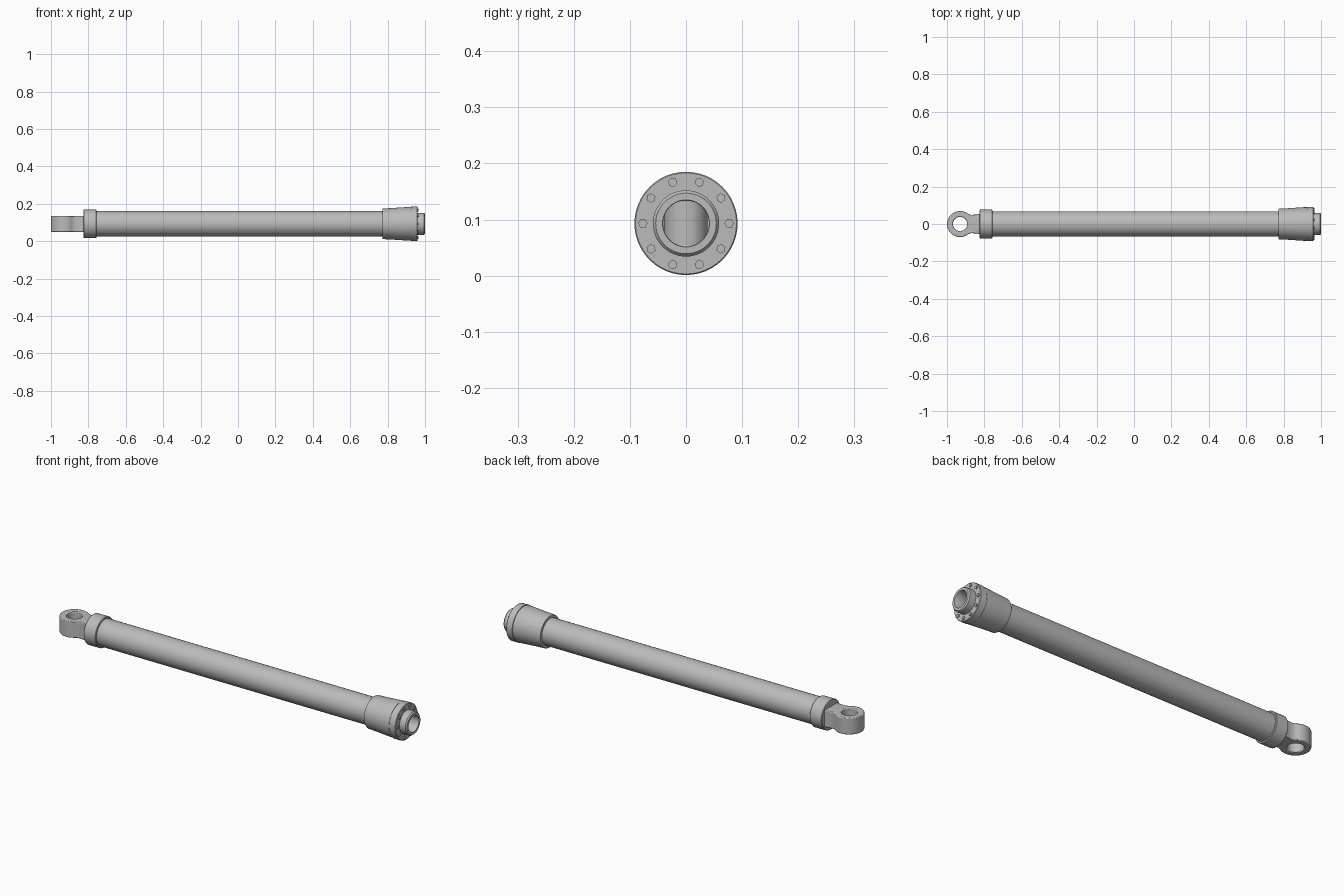
import bpy, bmesh, math
from mathutils import Matrix, Vector

cube = bpy.data.objects.get("Cube")
if cube:
    bpy.data.objects.remove(cube, do_unlink=True)

AXIS_Z = 0.093
BORE = 0.041

steel = bpy.data.materials.new("grey steel")
steel.use_nodes = True
steel.diffuse_color = (0.5, 0.5, 0.5, 1)
steel.node_tree.nodes["Principled BSDF"].inputs["Base Color"].default_value = (0.5, 0.5, 0.5, 1)


def finish(name, bm, bevel=0):
    bmesh.ops.recalc_face_normals(bm, faces=bm.faces)
    mesh = bpy.data.meshes.new(name)
    bm.to_mesh(mesh)
    bm.free()
    mesh.materials.append(steel)
    obj = bpy.data.objects.new(name, mesh)
    obj.location.z = AXIS_Z
    bpy.context.collection.objects.link(obj)
    if bevel:
        mod = obj.modifiers.new("soft edges", "BEVEL")
        mod.width = bevel
        mod.segments = 2
        mod.limit_method = "ANGLE"
        mod.angle_limit = math.radians(40)
    bpy.ops.object.select_all(action="DESELECT")
    obj.select_set(True)
    bpy.context.view_layer.objects.active = obj
    bpy.ops.object.shade_smooth_by_angle(angle=math.radians(30))
    return obj


def turned(name, profile, segments=48):
    """Revolve a closed (x, radius) profile around the long axis."""
    bm = bmesh.new()
    rings = []
    for i in range(segments):
        a = math.tau * i / segments
        rings.append([bm.verts.new((x, r * math.cos(a), r * math.sin(a))) for x, r in profile])
    n = len(profile)
    for i in range(segments):
        p, q = rings[i], rings[(i + 1) % segments]
        for j in range(n):
            k = (j + 1) % n
            bm.faces.new((p[j], p[k], q[k], q[j]))
    return finish(name, bm)


# Long barrel, with the bore running through every turned part
turned("barrel", [(-0.80, BORE), (-0.80, 0.068), (0.80, 0.068), (0.80, BORE)])

# Collar at the eye end
turned("end_collar", [(-0.826, BORE), (-0.826, 0.074), (-0.823, 0.077),
                      (-0.760, 0.077), (-0.757, 0.074), (-0.757, BORE)])

# Flared gland housing
turned("gland_housing", [(0.773, BORE), (0.773, 0.080), (0.776, 0.082), (0.82, 0.084),
                         (0.91, 0.090), (0.922, 0.090), (0.922, BORE)])

# Bolted flange, separated by a fine groove
turned("flange", [(0.920, BORE), (0.920, 0.088), (0.925, 0.088), (0.925, 0.092),
                  (0.958, 0.092), (0.960, 0.090), (0.960, BORE)])

# Projecting nose with chamfered rim
turned("nose", [(0.955, BORE), (0.955, 0.059), (0.994, 0.059), (1.0, 0.054),
                (1.0, BORE + 0.001), (0.998, BORE)])

# Ring of hex bolts
bolts = bmesh.new()
for i in range(10):
    a = math.tau * i / 10
    place = (Matrix.Translation((0.961, 0.077 * math.cos(a), 0.077 * math.sin(a)))
             @ Matrix.Rotation(a, 4, "X") @ Matrix.Rotation(math.pi / 2, 4, "Y"))
    bmesh.ops.create_cone(bolts, cap_ends=True, segments=6, radius1=0.0085,
                          radius2=0.0085, depth=0.008, matrix=place)
finish("flange_bolts", bolts)

# Eye lug: rounded head, waisted neck, upright pin hole; open where it enters the collar
EYE = Vector((-0.93, 0))
HOLE, HEAD, HALF = 0.038, 0.07, 0.043
neck = [(-0.81, 0.056), (-0.83, 0.053), (-0.85, 0.050), (-0.87, 0.049)]
outline = [Vector(p) for p in neck]
for i in range(33):
    a = math.radians(50 + 260 * i / 32)
    outline.append(EYE + HEAD * Vector((math.cos(a), math.sin(a))))
outline += [Vector((x, -y)) for x, y in reversed(neck)]
sides = len(outline) - 1
outline += [Vector((-0.81, y)) for y in (-0.028, 0, 0.028)]
hole = [EYE + (p - EYE).normalized() * HOLE for p in outline]

bm = bmesh.new()


def loop(points, z):
    return [bm.verts.new((p.x, p.y, z)) for p in points]


out_top, out_low = loop(outline, HALF), loop(outline, -HALF)
in_top, in_low = loop(hole, HALF), loop(hole, -HALF)
count = len(outline)
for i in range(count):
    j = (i + 1) % count
    bm.faces.new((out_top[i], out_top[j], in_top[j], in_top[i]))
    bm.faces.new((out_low[i], in_low[i], in_low[j], out_low[j]))
    bm.faces.new((in_top[i], in_top[j], in_low[j], in_low[i]))
    if i < sides:
        bm.faces.new((out_top[i], out_low[i], out_low[j], out_top[j]))
finish("eye_lug", bm, bevel=0.004)
